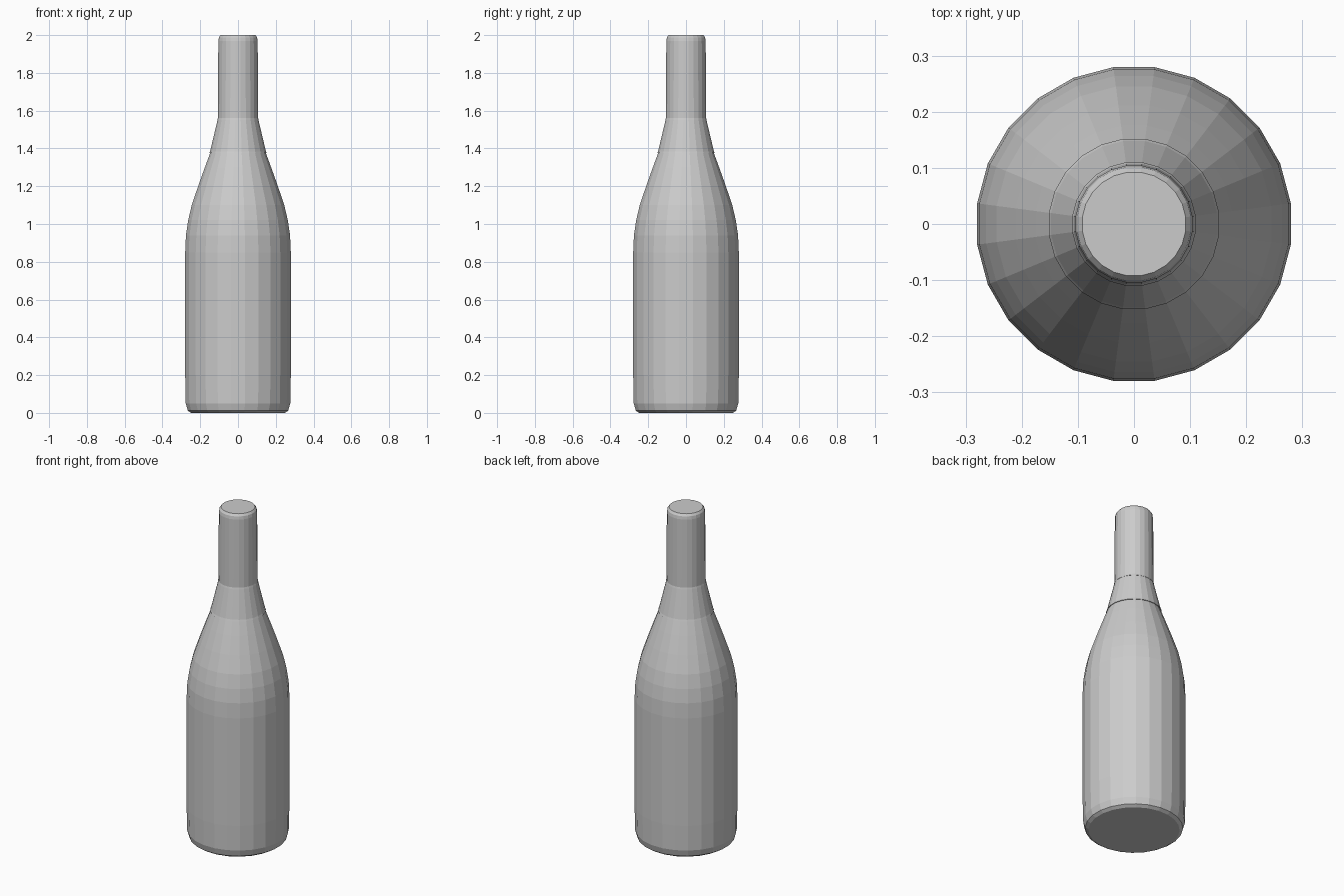
import bpy, bmesh, math

if "Cube" in bpy.data.objects:
    bpy.data.objects.remove(bpy.data.objects["Cube"])

SIDES = 24


def lathe(name, profile):
    """Revolve (radius, z) points into a closed, flat-faced solid."""
    bm = bmesh.new()
    rings = []
    for r, z in profile:
        ring = []
        for i in range(SIDES):
            a = 2 * math.pi * (i + 0.5) / SIDES
            ring.append(bm.verts.new((r * math.cos(a), r * math.sin(a), z)))
        rings.append(ring)
    for low, high in zip(rings, rings[1:]):
        for i in range(SIDES):
            j = (i + 1) % SIDES
            bm.faces.new((low[i], low[j], high[j], high[i]))
    bm.faces.new(rings[0][::-1])
    bm.faces.new(rings[-1])
    mesh = bpy.data.meshes.new(name)
    bm.to_mesh(mesh)
    bm.free()
    obj = bpy.data.objects.new(name, mesh)
    bpy.context.collection.objects.link(obj)
    return obj


# Body with rounded base and sloping shoulder
lathe("bottle_body", [
    (0.25, 0.0), (0.268, 0.012), (0.279, 0.05), (0.282, 0.2),
    (0.282, 0.85), (0.278, 0.94), (0.266, 1.02), (0.247, 1.10),
    (0.213, 1.20), (0.177, 1.30), (0.147, 1.38)])

# Tapered collar, a hair wider than the shoulder it wraps
lathe("neck_collar", [(0.153, 1.375), (0.149, 1.385), (0.109, 1.552)])

# Straight neck wrap with bevelled top
lathe("neck_top", [(0.111, 1.55), (0.108, 1.56), (0.105, 1.97),
                   (0.102, 1.988), (0.093, 2.0)])
